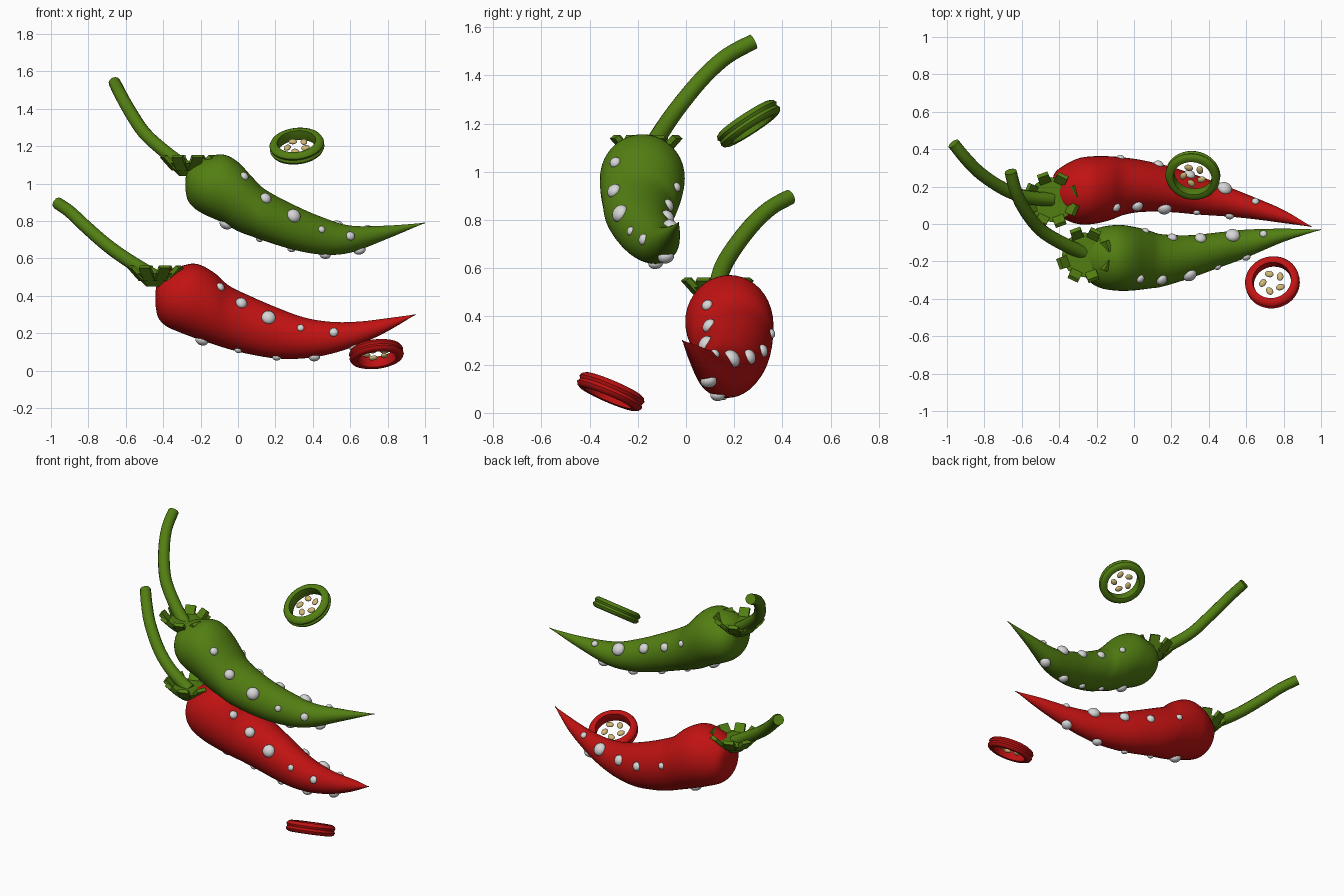
import bpy, bmesh, math
from mathutils import Vector, Matrix
from mathutils.bvhtree import BVHTree

if "Cube" in bpy.data.objects:
    bpy.data.objects.remove(bpy.data.objects["Cube"])


def material(name, rgb):
    m = bpy.data.materials.new(name)
    m.diffuse_color = (*rgb, 1)
    m.use_nodes = True
    m.node_tree.nodes["Principled BSDF"].inputs["Base Color"].default_value = m.diffuse_color
    return m


GREEN = material("leaf_green", (0.085, 0.21, 0.006))
RED = material("chili_red", (0.53, 0.006, 0.006))
WHITE = material("pale_grey", (0.68, 0.68, 0.68))
BEIGE = material("seed_beige", (0.62, 0.47, 0.18))


def finish(bm, name, mat, angle=40):
    bmesh.ops.recalc_face_normals(bm, faces=bm.faces)
    me = bpy.data.meshes.new(name)
    bm.to_mesh(me)
    bm.free()
    ob = bpy.data.objects.new(name, me)
    bpy.context.collection.objects.link(ob)
    me.materials.append(mat)
    smooth(ob, angle)
    return ob


def smooth(ob, angle):
    if angle:
        bpy.ops.object.select_all(action='DESELECT')
        ob.select_set(True)
        bpy.context.view_layer.objects.active = ob
        bpy.ops.object.shade_smooth_by_angle(angle=math.radians(angle))


def spline(pts, steps):
    # Catmull-Rom through tuples of any length
    p = [pts[0]] + list(pts) + [pts[-1]]
    out = []
    for i in range(1, len(p) - 2):
        for s in range(steps):
            t = s / steps
            out.append(tuple(0.5 * (2 * b + (c - a) * t + (2 * a - 5 * b + 4 * c - d) * t * t
                                    + (3 * b - a - 3 * c + d) * t ** 3)
                             for a, b, c, d in zip(p[i - 1], p[i], p[i + 1], p[i + 2])))
    return out + [tuple(pts[-1])]


def loft(rings, closed=False):
    bm = bmesh.new()
    vs = [[bm.verts.new(v) for v in r] for r in rings]
    n = len(vs[0])
    pairs = list(zip(vs, vs[1:])) + ([(vs[-1], vs[0])] if closed else [])
    for a, b in pairs:
        for i in range(n):
            j = (i + 1) % n
            bm.faces.new((a[i], a[j], b[j], b[i]))
    if not closed:
        bm.faces.new(vs[0])
        bm.faces.new(vs[-1])
    return bm


def pepper(label, mat, stations, beads, sizes):
    # body: elliptical slices along x, each given by bottom, top, front and back
    rings = []
    for x, zb, zt, yf, yb in spline(stations, 5):
        cy, cz = (yf + yb) / 2, (zb + zt) / 2
        ry, rz = max((yb - yf) / 2, 0.002), max((zt - zb) / 2, 0.002)
        rings.append([(x, cy + ry * math.cos(k * math.tau / 40), cz + rz * math.sin(k * math.tau / 40))
                      for k in range(40)])
    bm = loft(rings)
    bmesh.ops.recalc_face_normals(bm, faces=bm.faces)
    tree = BVHTree.FromBMesh(bm)
    finish(bm, label + "_body", mat, 60)
    # droplets flattened onto the skin
    bm = bmesh.new()
    for pos, r in zip(beads, sizes):
        hit, normal, _, _ = tree.find_nearest(Vector(pos))
        rot = normal.to_track_quat('Z', 'Y').to_matrix().to_4x4()
        bmesh.ops.create_uvsphere(bm, u_segments=16, v_segments=10, radius=r,
                                  matrix=Matrix.Translation(hit) @ rot @ Matrix.Diagonal((1, 1, 0.75, 1)))
    finish(bm, label + "_droplets", WHITE, 60)


def stem(label, pts):
    cu = bpy.data.curves.new(label + "_stem", 'CURVE')
    cu.dimensions = '3D'
    cu.bevel_depth = 0.034
    cu.bevel_resolution = 4
    cu.use_fill_caps = True
    path = spline(pts, 5)
    sp = cu.splines.new('POLY')
    sp.points.add(len(path) - 1)
    for i, p in enumerate(path):
        sp.points[i].co = (*p, 1)
        sp.points[i].radius = 1.1 - 0.15 * i / len(path)
    tmp = bpy.data.objects.new(label + "_stem_path", cu)
    me = bpy.data.meshes.new_from_object(tmp)
    bpy.data.objects.remove(tmp)
    ob = bpy.data.objects.new(label + "_stem", me)
    bpy.context.collection.objects.link(ob)
    me.materials.clear()
    me.materials.append(GREEN)
    smooth(ob, 50)


def calyx(label, loc):
    # cup with eight flared lobes
    bm = bmesh.new()
    bmesh.ops.create_cone(bm, cap_ends=True, segments=16, radius1=0.05, radius2=0.12, depth=0.07,
                          matrix=Matrix.Translation((0, 0, 0.035)))
    for k in range(8):
        rot = Matrix.Rotation(math.radians(20 + 45 * k), 4, 'Z')
        box = bmesh.ops.create_cube(bm, size=1)["verts"]
        for v in box:
            out, up = v.co.x > 0, v.co.z > 0
            x = (0.15 if out else 0.085) - (0.018 if up else 0)
            z = (0.098 if out else 0.03) + (0.014 if up else 0)
            v.co = rot @ Vector((x, v.co.y * (0.06 if out else 0.065), z))
    bmesh.ops.translate(bm, verts=bm.verts, vec=loc)
    finish(bm, label + "_calyx", GREEN, 0)


def slice_ring(label, mat, loc, tilt_x, tilt_y):
    m = (Matrix.Translation(loc) @ Matrix.Rotation(math.radians(tilt_y), 4, 'Y')
         @ Matrix.Rotation(math.radians(tilt_x), 4, 'X'))
    profile = [(.104, -.03), (.125, -.033), (.139, -.026), (.146, -.013), (.139, 0),
               (.146, .013), (.139, .026), (.125, .033), (.104, .03), (.1, 0)]
    rings = [[m @ Vector((r * math.cos(k * math.tau / 48), r * math.sin(k * math.tau / 48), z))
              for r, z in profile] for k in range(48)]
    finish(loft(rings, True), label + "_slice", mat, 40)
    # five seeds in the opening
    bm = bmesh.new()
    for k in range(5):
        a = math.radians(40 + 72 * k)
        local = (Matrix.Rotation(a, 4, 'Z') @ Matrix.Translation((0.052, 0, 0))
                 @ Matrix.Rotation(0.9, 4, 'Z') @ Matrix.Diagonal((1.2, 0.9, 0.6, 1)))
        bmesh.ops.create_uvsphere(bm, u_segments=14, v_segments=8, radius=0.02, matrix=m @ local)
    finish(bm, label + "_slice_seeds", BEIGE, 60)


SIZES = [.024, .031, .038, .019, .024, .036, .02, .022, .031, .034, .02, .027, .032, .04, .02]

# green chili
pepper("green_chili", GREEN, [
    (-.28, .96, 1.03, -.22, -.15), (-.268, .91, 1.08, -.27, -.09), (-.23, .865, 1.115, -.315, -.04),
    (-.17, .83, 1.14, -.345, -.015), (-.08, .79, 1.155, -.357, -.005), (0, .745, 1.115, -.355, -.015),
    (.08, .715, 1.03, -.345, -.035), (.15, .69, .965, -.335, -.055), (.3, .645, .885, -.29, -.06),
    (.45, .62, .82, -.235, -.045), (.6, .63, .775, -.18, -.03), (.8, .705, .775, -.095, -.025),
    (1, .79, .79, -.03, -.03)], [
    (.035, -.295, 1.04), (.16, -.315, .935), (.31, -.295, .84), (.455, -.245, .76), (.61, -.2, .725),
    (-.08, -.2, .755), (.11, -.18, .69), (.28, -.16, .63), (.465, -.125, .605), (.655, -.08, .63),
    (.07, -.02, .94), (.21, -.05, .87), (.36, -.05, .83), (.53, -.045, .785), (.69, -.045, .775)], SIZES)
stem("green_chili", [(-.27, -.155, 1.08), (-.39, -.10, 1.17), (-.5, -.03, 1.27), (-.58, .07, 1.39),
                     (-.63, .17, 1.48), (-.66, .28, 1.54)])
calyx("green_chili", (-.265, -.165, 1.04))
slice_ring("green", GREEN, (.315, .26, 1.2), 33, -7)

# red chili
pepper("red_chili", RED, [
    (-.44, .34, .43, .13, .21), (-.425, .28, .49, .07, .27), (-.38, .235, .53, .03, .31),
    (-.3, .2, .56, 0, .35), (-.22, .17, .57, 0, .362), (-.13, .14, .525, .02, .362),
    (-.05, .115, .455, .05, .355), (.05, .09, .405, .065, .34), (.2, .065, .34, .063, .305),
    (.35, .065, .285, .05, .255), (.5, .09, .26, .04, .2), (.65, .14, .262, .025, .14),
    (.8, .21, .28, .005, .075), (.95, .3, .3, -.015, -.015)], [
    (-.09, .085, .45), (.02, .09, .365), (.165, .07, .29), (.335, .05, .235), (.51, .03, .21),
    (-.195, .17, .155), (0, .16, .105), (.205, .15, .068), (.41, .13, .063), (.63, .095, .12),
    (-.07, .36, .33), (.135, .33, .26), (.3, .27, .235), (.49, .205, .235), (.65, .125, .25)], SIZES)
stem("red_chili", [(-.44, .13, .5), (-.58, .145, .585), (-.7, .19, .67), (-.82, .27, .775),
                   (-.9, .35, .85), (-.965, .43, .895)])
calyx("red_chili", (-.44, .13, .45))
slice_ring("red", RED, (.74, -.312, .088), -23, -7)
